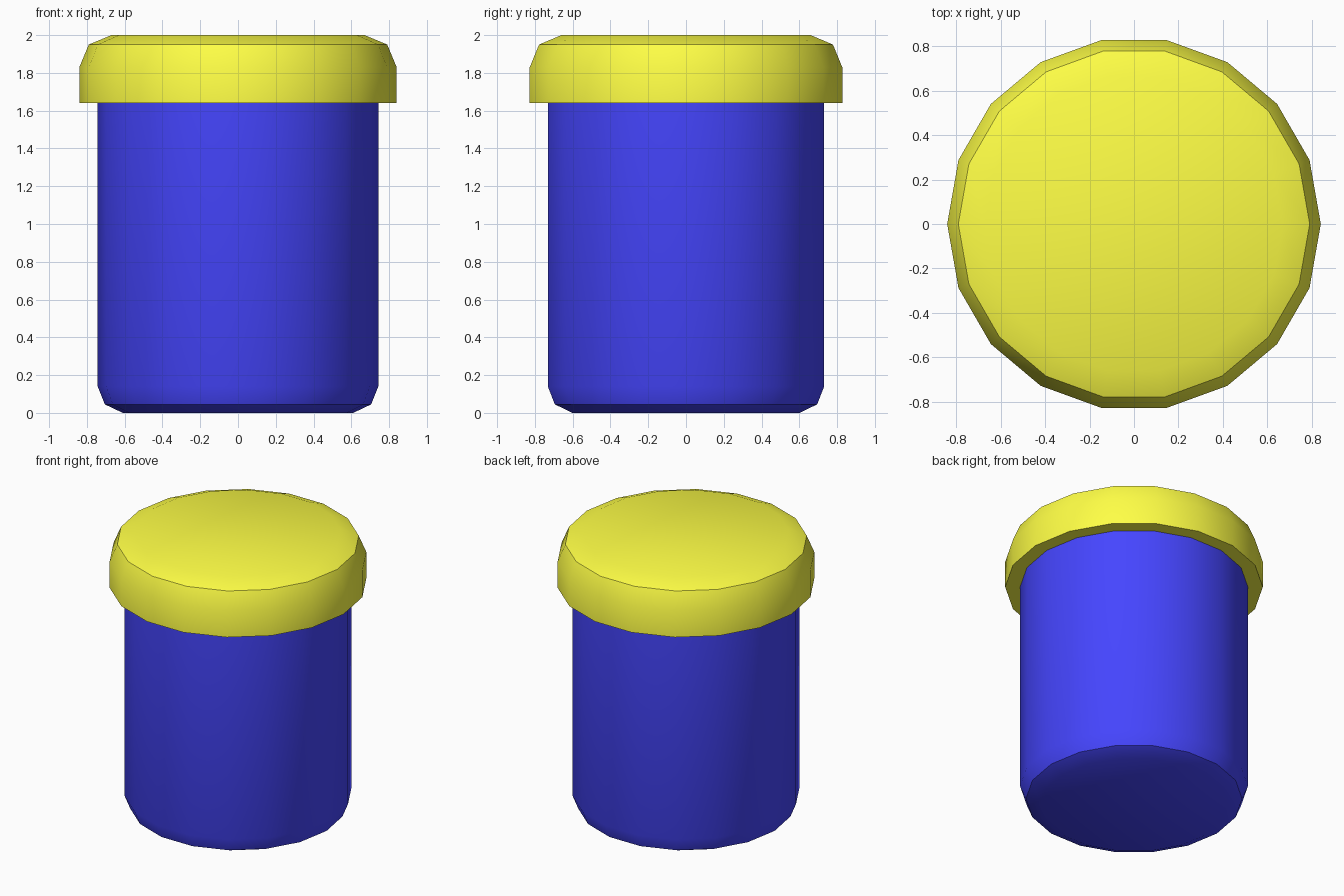
import bpy, bmesh
from math import cos, sin, pi, radians

if "Cube" in bpy.data.objects:
    bpy.data.objects.remove(bpy.data.objects["Cube"])

SIDES = 18


def lathe(name, profile, color):
    """Closed 18-sided solid from a bottom-to-top list of (radius, z)."""
    bm = bmesh.new()
    rings = [[bm.verts.new((r * cos(2 * pi * i / SIDES), r * sin(2 * pi * i / SIDES), z))
              for i in range(SIDES)] for r, z in profile]
    for low, high in zip(rings, rings[1:]):
        for i in range(SIDES):
            j = (i + 1) % SIDES
            bm.faces.new((low[i], low[j], high[j], high[i]))
    bm.faces.new(rings[0][::-1])
    bm.faces.new(rings[-1])
    mesh = bpy.data.meshes.new(name)
    bm.to_mesh(mesh)
    bm.free()
    obj = bpy.data.objects.new(name, mesh)
    bpy.context.collection.objects.link(obj)
    mat = bpy.data.materials.new(name + "_colour")
    mat.diffuse_color = color
    mat.use_nodes = True
    mat.node_tree.nodes["Principled BSDF"].inputs["Base Color"].default_value = mat.diffuse_color
    mesh.materials.append(mat)
    # Smooth around the sides, sharp at the rims
    bpy.ops.object.select_all(action='DESELECT')
    obj.select_set(True)
    bpy.context.view_layer.objects.active = obj
    bpy.ops.object.shade_smooth_by_angle(angle=radians(30))
    return obj


# Blue container with rounded foot, reaching slightly into the lid
lathe("container_body",
      [(0.61, 0.0), (0.705, 0.045), (0.743, 0.14), (0.743, 1.68)],
      (0.06, 0.06, 1.0, 1))

# Yellow overhanging lid with rounded top rim
lathe("lid",
      [(0.84, 1.64), (0.84, 1.83), (0.79, 1.95), (0.67, 2.0)],
      (1.0, 1.0, 0.06, 1))
